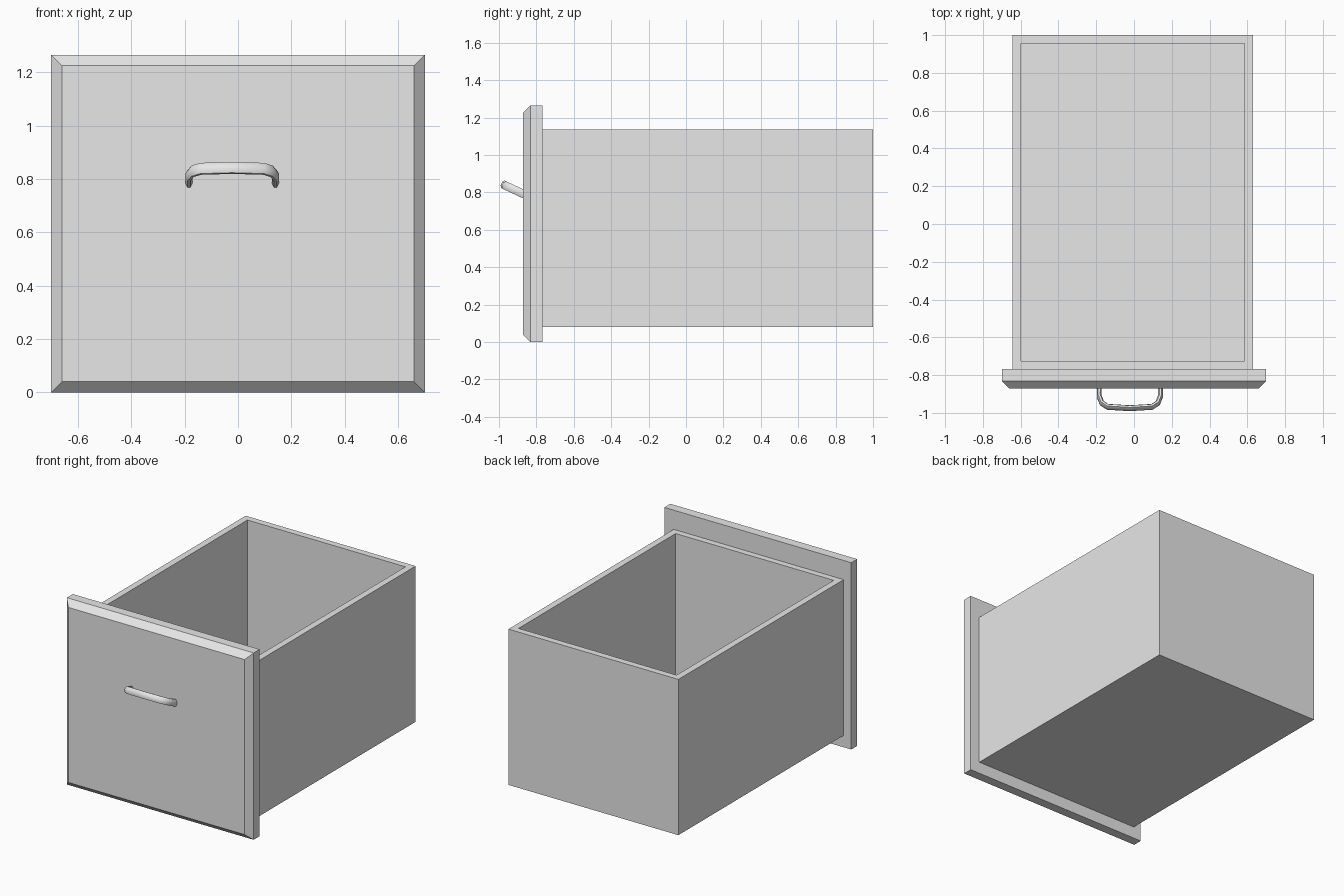
import bpy, bmesh, math
from mathutils import Vector

if "Cube" in bpy.data.objects:
    bpy.data.objects.remove(bpy.data.objects["Cube"], do_unlink=True)

grey = bpy.data.materials.new("plain grey")
grey.use_nodes = True
colour = (0.8, 0.8, 0.8, 1)
grey.diffuse_color = colour
grey.node_tree.nodes["Principled BSDF"].inputs["Base Color"].default_value = colour


def finish(name, bm):
    bmesh.ops.recalc_face_normals(bm, faces=bm.faces)
    mesh = bpy.data.meshes.new(name)
    bm.to_mesh(mesh)
    bm.free()
    mesh.materials.append(grey)
    obj = bpy.data.objects.new(name, mesh)
    bpy.context.collection.objects.link(obj)
    return obj


def box(low, high):
    bm = bmesh.new()
    low, high = Vector(low), Vector(high)
    bmesh.ops.create_cube(bm, size=1)
    for v in bm.verts:
        v.co = (low + high) / 2 + v.co * (high - low)
    return bm


def face_towards(bm, axis):
    bm.normal_update()
    return max(bm.faces, key=lambda f: f.normal.dot(Vector(axis)))


# Open drawer box: inset the top into a rim, then sink it to the floor
wall = 0.063
bm = box((-0.643, -0.77, 0.08), (0.63, 1.0, 1.135))
top = face_towards(bm, (0, 0, 1))
bmesh.ops.inset_region(bm, faces=[top], thickness=wall)
sunk = bmesh.ops.extrude_face_region(bm, geom=[top])
bmesh.ops.delete(bm, geom=[top], context="FACES_ONLY")
for v in sunk["geom"]:
    if isinstance(v, bmesh.types.BMVert):
        v.co.z = 0.08 + wall
finish("drawer_box", bm)

# Front panel with a chamfered front border
bm = box((-0.7, -0.872, 0), (0.7, -0.768, 1.265))
front = face_towards(bm, (0, -1, 0))
bmesh.ops.bevel(bm, geom=list(front.edges), offset=0.04, segments=1,
                affect="EDGES")
finish("front_panel", bm)

# Bow handle: flat octagonal section swept along a tilted arch
half = [(0.162, -0.02), (0.162, 0.045), (0.148, 0.084), (0.118, 0.106)]
path = [Vector((-x, d)) for x, d in half] + [Vector((0, 0.114))]
path += [Vector(p) for p in reversed(half)]
tilt = math.radians(25)
out = Vector((0, -math.cos(tilt), math.sin(tilt)))
across = Vector((0, math.sin(tilt), math.cos(tilt)))
base = Vector((-0.022, -0.872, 0.793))
sides = 8
bm = bmesh.new()
rings = []
for i, p in enumerate(path):
    along = (path[min(i + 1, len(path) - 1)] - path[max(i - 1, 0)]).normalized()
    normal = Vector((-along.y, along.x))
    ring = []
    for k in range(sides):
        a = math.tau * (k + 0.5) / sides
        q = p + normal * 0.014 * math.cos(a)
        ring.append(bm.verts.new(base + Vector((q.x, 0, 0)) + out * q.y
                                 + across * 0.024 * math.sin(a)))
    rings.append(ring)
for a, b in zip(rings, rings[1:]):
    for k in range(sides):
        n = (k + 1) % sides
        bm.faces.new((a[k], a[n], b[n], b[k]))
bm.faces.new(rings[0])
bm.faces.new(rings[-1])
handle = finish("handle", bm)
bpy.ops.object.select_all(action="DESELECT")
handle.select_set(True)
bpy.context.view_layer.objects.active = handle
bpy.ops.object.shade_smooth_by_angle(angle=math.radians(40))
